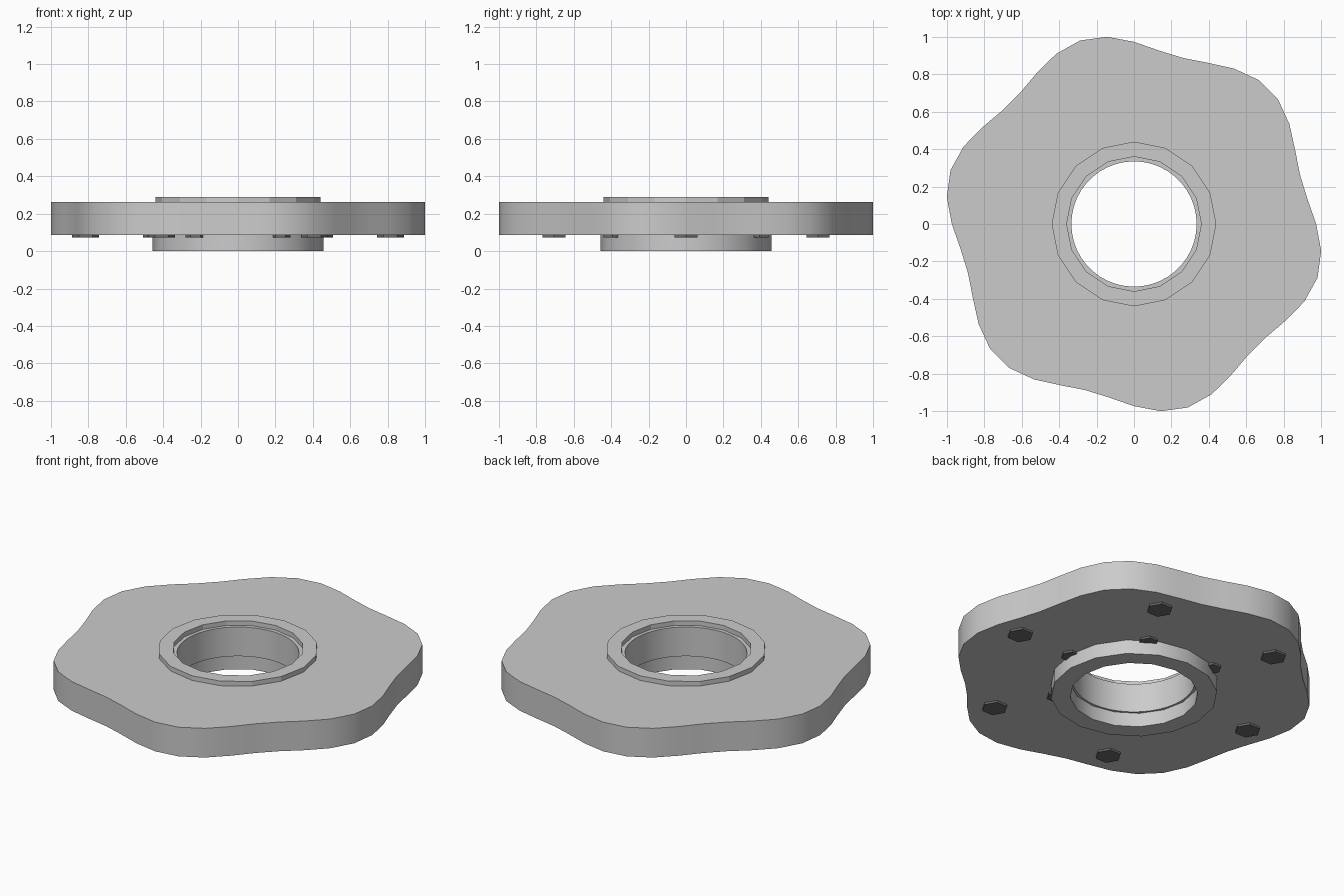
import bpy, bmesh
from math import cos, sin, pi, radians

if "Cube" in bpy.data.objects:
    bpy.data.objects.remove(bpy.data.objects["Cube"])


def finish(name, bm, smooth=None):
    bmesh.ops.recalc_face_normals(bm, faces=bm.faces)
    mesh = bpy.data.meshes.new(name)
    bm.to_mesh(mesh)
    bm.free()
    ob = bpy.data.objects.new(name, mesh)
    bpy.context.collection.objects.link(ob)
    if smooth:
        bpy.ops.object.select_all(action='DESELECT')
        ob.select_set(True)
        bpy.context.view_layer.objects.active = ob
        bpy.ops.object.shade_smooth_by_angle(angle=radians(smooth))
    return ob


def ring(name, sides, outer, inner, z0, z1, smooth=None):
    """Flat ring; outer is a function giving the radius at an angle."""
    bm = bmesh.new()
    cols = []
    for i in range(sides):
        a = 2 * pi * i / sides
        profile = [(outer(a), z0), (outer(a), z1), (inner, z1), (inner, z0)]
        cols.append([bm.verts.new((r * cos(a), r * sin(a), z)) for r, z in profile])
    for i in range(sides):
        p, q = cols[i], cols[(i + 1) % sides]
        for k in range(4):
            n = (k + 1) % 4
            bm.faces.new((p[k], q[k], q[n], p[n]))
    return finish(name, bm, smooth)


# Six-lobed plate with round bore
ring("lobed_plate", 44, lambda a: 0.974 + 0.049 * cos(6 * (a - pi / 4)),
     0.335, 0.085, 0.262, 30)

# Raised collar on top and hub collar below
ring("top_collar", 16, lambda a: 0.44, 0.36, 0.255, 0.29)
ring("bottom_collar", 16, lambda a: 0.458, 0.352, 0.0, 0.09, 30)

# Dark hexagonal bolt heads under the plate, in two circles of six
dark = bpy.data.materials.new("dark_metal")
dark.diffuse_color = (0.15, 0.15, 0.15, 1)
dark.use_nodes = True
dark.node_tree.nodes["Principled BSDF"].inputs["Base Color"].default_value = dark.diffuse_color


def bolt_circle(name, circle, radius):
    for k in range(6):
        a = k * pi / 3
        bm = bmesh.new()
        low = [bm.verts.new((circle * cos(a) + radius * cos(j * pi / 3),
                             circle * sin(a) + radius * sin(j * pi / 3), 0.073))
               for j in range(6)]
        face = bm.faces.new(low)
        top = bmesh.ops.extrude_face_region(bm, geom=[face])["geom"]
        bmesh.ops.translate(bm, vec=(0, 0, 0.03),
                            verts=[v for v in top if isinstance(v, bmesh.types.BMVert)])
        ob = finish(f"{name}_{k + 1}", bm)
        ob.data.materials.append(dark)


bolt_circle("outer_bolt", 0.815, 0.072)
bolt_circle("inner_bolt", 0.454, 0.054)
